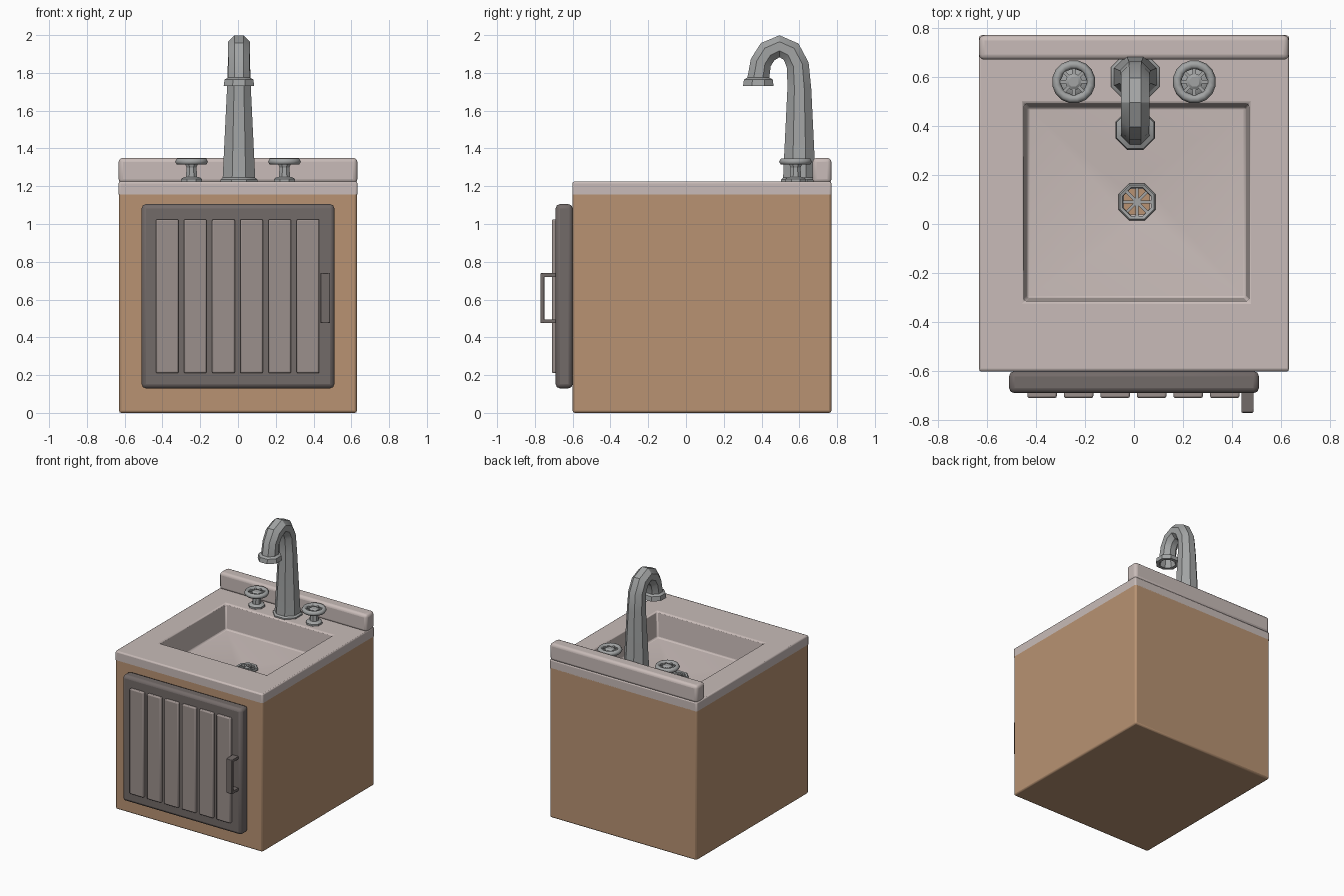
import bpy, bmesh
from math import cos, sin, pi, radians
from mathutils import Matrix, Vector

if "Cube" in bpy.data.objects:
    bpy.data.objects.remove(bpy.data.objects["Cube"])


def material(name, rgb):
    m = bpy.data.materials.new(name)
    m.diffuse_color = (*rgb, 1)
    m.use_nodes = True
    m.node_tree.nodes["Principled BSDF"].inputs["Base Color"].default_value = m.diffuse_color
    return m


WOOD = material("wood", (0.48, 0.29, 0.17))
STONE = material("stone", (0.58, 0.50, 0.48))
FRAME = material("door_frame", (0.17, 0.145, 0.14))
SLAT = material("slat", (0.33, 0.28, 0.265))
METAL = material("metal", (0.36, 0.37, 0.37))


def finish(name, bm, mat, bevel=0, segments=2, angle=30):
    mesh = bpy.data.meshes.new(name)
    bm.to_mesh(mesh)
    bm.free()
    ob = bpy.data.objects.new(name, mesh)
    bpy.context.collection.objects.link(ob)
    mesh.materials.append(mat)
    if bevel:
        mod = ob.modifiers.new("bevel", 'BEVEL')
        mod.width, mod.segments = bevel, segments
        mod.limit_method = 'ANGLE'
    bpy.ops.object.select_all(action='DESELECT')
    ob.select_set(True)
    bpy.context.view_layer.objects.active = ob
    bpy.ops.object.shade_smooth_by_angle(angle=radians(angle))
    return ob


def loft(name, rings, mat, cap_start=True, cap_end=True, closed=False, **kw):
    """Skin consecutive rings of points."""
    bm = bmesh.new()
    loops = [[bm.verts.new(p) for p in r] for r in rings]
    pairs = list(zip(loops, loops[1:]))
    if closed:
        pairs.append((loops[-1], loops[0]))
    n = len(loops[0])
    for a, b in pairs:
        for i in range(n):
            j = (i + 1) % n
            bm.faces.new((a[i], a[j], b[j], b[i]))
    if cap_start and not closed:
        bm.faces.new(loops[0][::-1])
    if cap_end and not closed:
        bm.faces.new(loops[-1])
    return finish(name, bm, mat, **kw)


def rect(x0, x1, y0, y1, z):
    return [(x0, y0, z), (x1, y0, z), (x1, y1, z), (x0, y1, z)]


def box(name, x, y, z, mat, cap_end=True, **kw):
    return loft(name, [rect(*x, *y, z[0]), rect(*x, *y, z[1])], mat, cap_end=cap_end, **kw)


def ring(x, y, z, r, tilt=0, sides=8):
    """Regular polygon, flat sides at distance r, tilted about the x axis."""
    a, R, out = radians(tilt), r / cos(pi / sides), []
    for i in range(sides):
        t = 2 * pi * (i + 0.5) / sides
        out.append((x + R * cos(t), y + R * sin(t) * cos(a), z + R * sin(t) * sin(a)))
    return out


def spokes(name, center, radius, bars, width, height, mat):
    """Crossing bars through a hub."""
    bm = bmesh.new()
    for i in range(bars):
        m = (Matrix.Translation(Vector(center)) @ Matrix.Rotation(pi * i / bars, 4, 'Z')
             @ Matrix.Diagonal((2 * radius, width, height, 1)))
        bmesh.ops.create_cube(bm, size=1, matrix=m)
    return finish(name, bm, mat)


# Cabinet, open at the top so the basin hangs inside
box("cabinet", (-0.63, 0.63), (-0.60, 0.77), (0, 1.16), WOOD, cap_end=False, bevel=0.012)

# Countertop with sunken basin and a floor sloping to the drain
DX, DY = 0.012, 0.09
loft("countertop_basin", [
    rect(-0.632, 0.632, -0.602, 0.77, 1.155),
    rect(-0.632, 0.632, -0.602, 0.77, 1.225),
    rect(-0.45, 0.47, -0.315, 0.49, 1.225),
    rect(-0.437, 0.457, -0.302, 0.477, 1.03),
    rect(DX - 0.052, DX + 0.052, DY - 0.052, DY + 0.052, 0.99),
], STONE, cap_start=False, cap_end=False, bevel=0.01)

# Backsplash
box("backsplash", (-0.632, 0.632), (0.67, 0.77), (1.215, 1.35), STONE, bevel=0.022, segments=3)

# Drain
loft("drain_ring", [ring(DX, DY, z, r) for r, z in
                    ((0.076, 0.975), (0.076, 1.0), (0.070, 1.008), (0.058, 1.004), (0.056, 0.975))],
     METAL, closed=True)
spokes("drain_grate", (DX, DY, 0.992), 0.06, 4, 0.012, 0.014, METAL)
loft("drain_hub", [ring(DX, DY, z, 0.016) for z in (0.98, 1.003)], METAL)

# Door with vertical slats
box("door", (-0.51, 0.51), (-0.69, -0.60), (0.13, 1.105), FRAME, bevel=0.022)
for i in range(6):
    c = -0.375 + 0.149 * i
    box(f"door_slat_{i + 1}", (c - 0.06, c + 0.06), (-0.71, -0.68), (0.21, 1.025), SLAT, bevel=0.008)

# Door handle
HX = (0.438, 0.487)
box("handle_grip", HX, (-0.77, -0.75), (0.475, 0.74), FRAME, bevel=0.004)
for label, z in (("lower", 0.475), ("upper", 0.72)):
    box(f"handle_{label}_post", HX, (-0.755, -0.68), (z, z + 0.02), FRAME)

# Faucet: tapered column, bent neck and flanged hollow spout (y, z, radius, tilt)
path = [(0.60, 1.22, 0.098, 0), (0.60, 1.235, 0.098, 0), (0.60, 1.245, 0.086, 0),
        (0.60, 1.72, 0.063, 0), (0.592, 1.84, 0.059, 14), (0.557, 1.912, 0.058, 48),
        (0.495, 1.941, 0.058, 90), (0.432, 1.912, 0.058, 128), (0.396, 1.855, 0.056, 160),
        (0.383, 1.775, 0.058, 180), (0.383, 1.765, 0.076, 180), (0.383, 1.73, 0.081, 180),
        (0.383, 1.73, 0.056, 180), (0.383, 1.79, 0.042, 180)]
loft("faucet", [ring(0.005, *p) for p in path], METAL)

# Tap handles: stepped stem, round wheel and spokes
for label, x in (("left", -0.246), ("right", 0.246)):
    y = 0.58
    profile = [(0.055, 1.22), (0.055, 1.238), (0.045, 1.246), (0.03, 1.25),
               (0.026, 1.30), (0.032, 1.312), (0.032, 1.335), (0.02, 1.343)]
    loft(f"tap_stem_{label}", [ring(x, y, z, r) for r, z in profile], METAL)
    spokes(f"tap_spokes_{label}", (x, y, 1.33), 0.07, 4, 0.013, 0.014, METAL)
    tube = [(0.069 + 0.018 * cos(k * pi / 3), 1.33 + 0.018 * sin(k * pi / 3)) for k in range(6)]
    loft(f"tap_wheel_{label}", [ring(x, y, z, r, sides=16) for r, z in tube],
         METAL, closed=True, angle=65)
